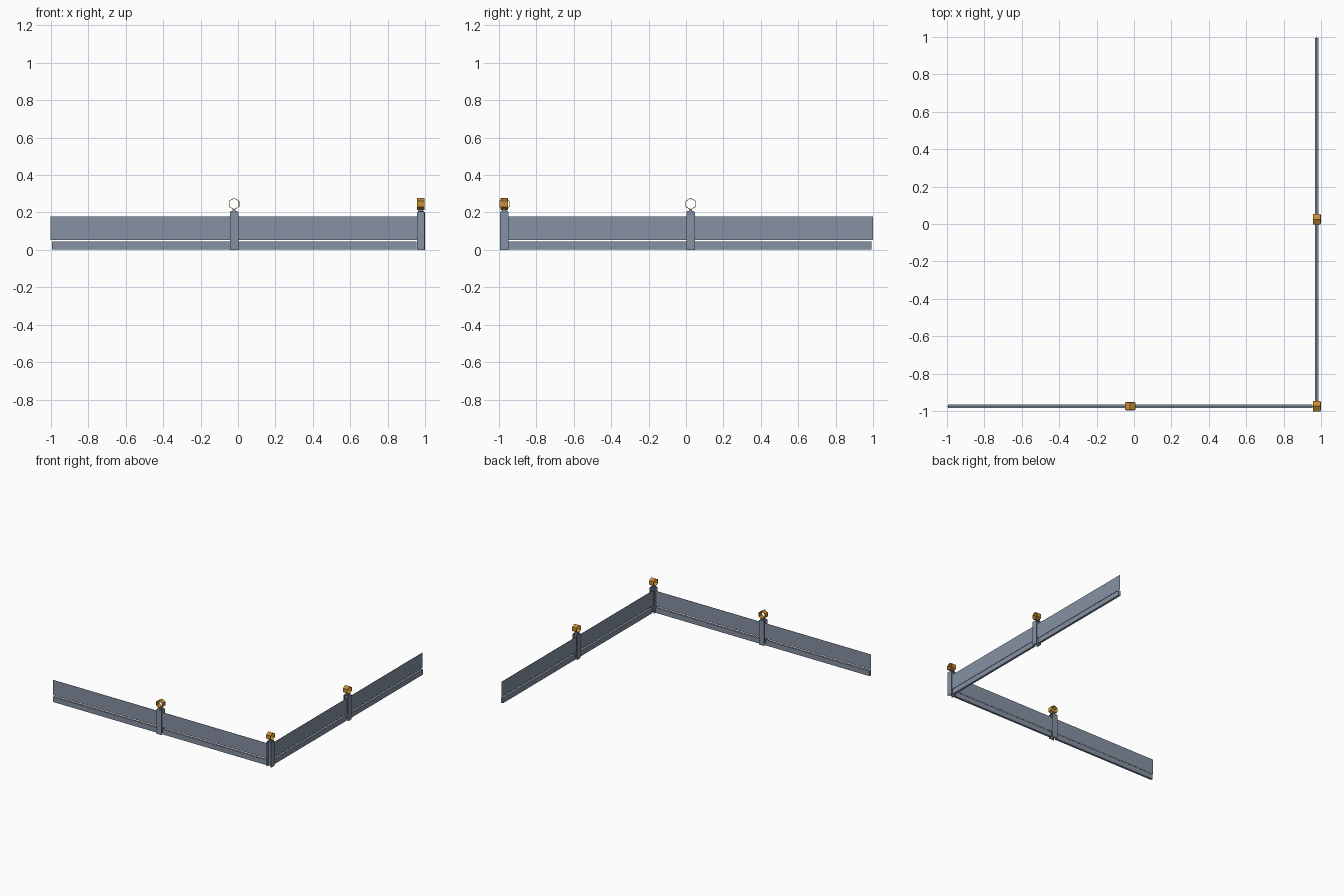
import bpy, bmesh, math
from mathutils import Matrix, Vector

if "Cube" in bpy.data.objects:
    bpy.data.objects.remove(bpy.data.objects["Cube"])


def material(name, col):
    m = bpy.data.materials.new(name)
    m.diffuse_color = (*col, 1)
    m.use_nodes = True
    m.node_tree.nodes["Principled BSDF"].inputs["Base Color"].default_value = m.diffuse_color
    return m


STEEL = material("blue grey steel", (0.235, 0.285, 0.37))
AMBER = material("amber", (0.58, 0.27, 0.03))


def finish(name, bm, mat, matrix):
    bmesh.ops.recalc_face_normals(bm, faces=bm.faces)
    me = bpy.data.meshes.new(name)
    bm.to_mesh(me)
    bm.free()
    me.materials.append(mat)
    ob = bpy.data.objects.new(name, me)
    ob.matrix_world = matrix
    bpy.context.collection.objects.link(ob)


def box(name, lo, hi, mat, matrix):
    bm = bmesh.new()
    bmesh.ops.create_cube(bm, size=1)
    lo, hi = Vector(lo), Vector(hi)
    for v in bm.verts:
        v.co = Vector([lo[i] + (v.co[i] + 0.5) * (hi[i] - lo[i]) for i in range(3)])
    finish(name, bm, mat, matrix)


def post(name, matrix):
    # H-section upright: flanges front and back, web between
    w, d, t, web = 0.0225, 0.022, 0.005, 0.004
    quarter = [(w, d), (w, d - t), (web, d - t)]
    pts = quarter + [(x, -y) for x, y in reversed(quarter)]
    pts += [(-x, -y) for x, y in quarter] + [(-x, y) for x, y in reversed(quarter)]
    bm = bmesh.new()
    f = bm.faces.new([bm.verts.new((x, y, 0)) for x, y in pts])
    ext = bmesh.ops.extrude_face_region(bm, geom=[f], use_keep_orig=True)["geom"]
    for v in ext:
        if isinstance(v, bmesh.types.BMVert):
            v.co.z = 0.202
    finish(name, bm, STEEL, matrix)
    # cap plate under the ring
    box(name + "_cap", (-0.019, -0.016, 0.202), (0.019, 0.016, 0.208), STEEL, matrix)
    box(name + "_stem", (-0.008, -0.012, 0.208), (0.008, 0.012, 0.217), STEEL, matrix)
    # open hexagonal ring, axis across the wall
    bm = bmesh.new()
    loops = []
    for r, y in ((0.032, -0.02), (0.032, 0.02), (0.0285, 0.02), (0.0285, -0.02)):
        loops.append([bm.verts.new((r * math.sin(i * math.pi / 3), y,
                                    0.246 + r * math.cos(i * math.pi / 3)))
                      for i in range(6)])
    for k in range(4):
        a, b = loops[k], loops[(k + 1) % 4]
        for i in range(6):
            j = (i + 1) % 6
            bm.faces.new((a[i], a[j], b[j], b[i]))
    finish(name + "_ring", bm, AMBER, matrix)


CX, CY, STEP = 0.976, -0.972, 0.997
corner = Matrix.Translation((CX, CY, 0))
# each run extends along local +x from the corner
runs = {"front": corner @ Matrix.Rotation(math.pi, 4, 'Z'),
        "right": corner @ Matrix.Rotation(math.pi / 2, 4, 'Z')}
for side, m in runs.items():
    end = (CX + 1) if side == "front" else (1 - CY)
    for i in range(2):
        a = i * STEP
        b = STEP if i == 0 else end
        # thin wall panel and base rail of each bay
        box(f"{side}_panel_{i}", (a, -0.001, 0.053), (b, 0.001, 0.178), STEEL, m)
        rb = b - 0.023 if i == 0 else b - 0.008
        box(f"{side}_rail_{i}", (a + 0.023, -0.009, 0.002), (rb, 0.009, 0.044), STEEL, m)
    post(f"{side}_middle_post", m @ Matrix.Translation((STEP, 0, 0)))
post("corner_post", runs["right"])
